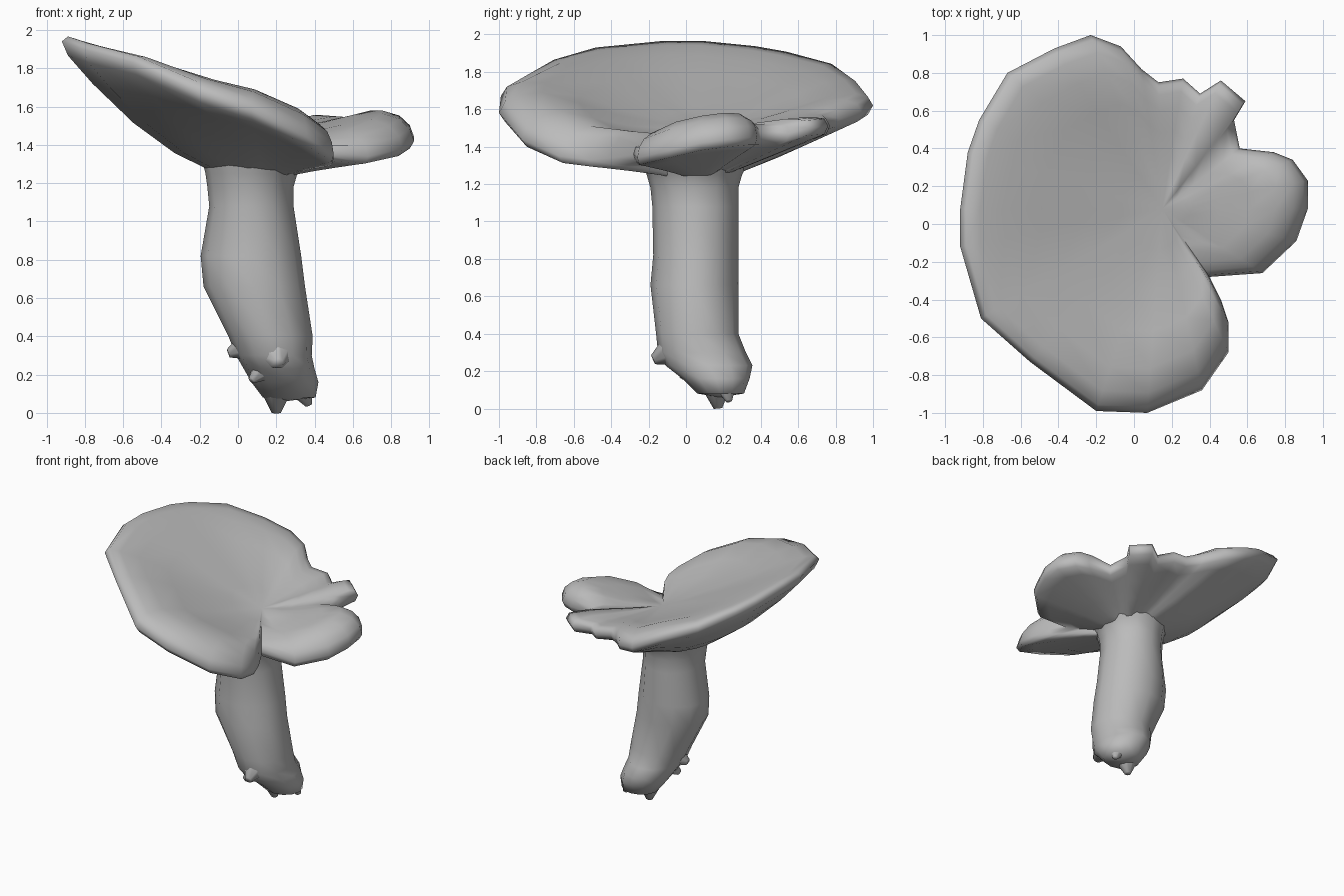
import bpy, bmesh, math
from mathutils import Vector

if "Cube" in bpy.data.objects:
    bpy.data.objects.remove(bpy.data.objects["Cube"], do_unlink=True)

grey = bpy.data.materials.new("plain grey")
grey.use_nodes = True
GREY = (0.5, 0.5, 0.5, 1)
grey.diffuse_color = GREY
grey.node_tree.nodes["Principled BSDF"].inputs["Base Color"].default_value = GREY


def finish(bm, name, angle):
    """Turn a bmesh into a smooth shaded grey object."""
    bmesh.ops.recalc_face_normals(bm, faces=bm.faces[:])
    mesh = bpy.data.meshes.new(name)
    bm.to_mesh(mesh)
    bm.free()
    mesh.materials.append(grey)
    obj = bpy.data.objects.new(name, mesh)
    bpy.context.collection.objects.link(obj)
    bpy.ops.object.select_all(action="DESELECT")
    obj.select_set(True)
    bpy.context.view_layer.objects.active = obj
    bpy.ops.object.shade_smooth_by_angle(angle=math.radians(angle))
    return obj


def loft(rings, first, last):
    """Skin closed rings of points and close both ends with a fan to a tip."""
    bm = bmesh.new()
    loops = [[bm.verts.new(p) for p in ring] for ring in rings]
    n = len(loops[0])
    for a, b in zip(loops, loops[1:]):
        for i in range(n):
            j = (i + 1) % n
            bm.faces.new((a[i], a[j], b[j], b[i]))
    for loop, tip in ((loops[0], first), (loops[-1], last)):
        end = bm.verts.new(tip)
        for i in range(n):
            bm.faces.new((loop[i], loop[(i + 1) % n], end))
    return bm


# Cap rim: x, y, height, and how far the top swells before the rim
RIM = [
    (.92, .08, 1.42, .1), (.92, .23, 1.44, .1), (.84, .34, 1.45, .09),
    (.74, .38, 1.45, .07), (.56, .4, 1.45, .03), (.53, .55, 1.47, .02),
    (.59, .65, 1.5, .02), (.46, .76, 1.51, .02), (.35, .69, 1.49, .01),
    (.26, .77, 1.51, .02), (.13, .75, 1.53, .02), (.04, .82, 1.55, .04),
    (-.07, .94, 1.58, .06), (-.23, 1, 1.62, .06), (-.42, .93, 1.71, .05),
    (-.67, .8, 1.81, .03), (-.82, .55, 1.88, .02), (-.88, .38, 1.91, .02),
    (-.92, .08, 1.94, .02), (-.92, -.12, 1.94, .02), (-.81, -.5, 1.9, .03),
    (-.55, -.73, 1.83, .04), (-.2, -.99, 1.67, .08), (.07, -1, 1.58, .1),
    (.36, -.88, 1.44, .11), (.5, -.68, 1.35, .1), (.5, -.52, 1.33, .1),
    (.46, -.4, 1.34, .08), (.4, -.28, 1.36, 0), (.68, -.26, 1.34, .07),
    (.86, -.09, 1.38, .1),
]
HUB = Vector((.15, .08))
TOP, UNDER, LIP = 1.5, 1.2, .035


def cap_ring(t, upper):
    ring = []
    for x, y, z, swell in RIM:
        xy = HUB.lerp(Vector((x, y)), t)
        if upper:
            h = TOP + (z + LIP - TOP) * t + swell * math.sin(math.pi * t ** 3)
        else:
            # Low lobes arch quickly away from the stem, the high side slowly
            h = UNDER + (z - LIP - UNDER) * t ** (2 * (z - 1))
        ring.append((xy.x, xy.y, h))
    return ring


# Cap: gently dished top, rolled rim, tapering underside
rings = [cap_ring(t, True) for t in (.2, .4, .6, .78, .9, .97)]
rings.append([(x, y, z) for x, y, z, s in RIM])
rings += [cap_ring(t, False) for t in (.97, .85, .65, .45, .25)]
finish(loft(rings, (*HUB, TOP), (*HUB, UNDER)), "cap", 80)

# Stem: height, then x and y extents of each section
SECTIONS = [
    (1.33, -.19, .36, -.24, .34), (1.25, -.17, .31, -.21, .3),
    (1.18, -.16, .29, -.19, .28),
    (1.08, -.15, .29, -.18, .28), (.82, -.195, .33, -.175, .28),
    (.66, -.18, .35, -.19, .28), (.4, -.05, .39, -.16, .28),
    (.3, -.01, .385, -.15, .32), (.23, .03, .4, -.11, .355),
    (.16, .07, .42, -.02, .34), (.08, .13, .405, .06, .31),
]
SIDES = 12
stem_rings = []
for z, x0, x1, y0, y1 in SECTIONS:
    turns = [2 * math.pi * i / SIDES for i in range(SIDES)]
    stem_rings.append([((x0 + x1) / 2 + (x1 - x0) / 2 * math.cos(a),
                        (y0 + y1) / 2 + (y1 - y0) / 2 * math.sin(a), z)
                       for a in turns])
finish(loft(stem_rings, (.07, .04, 1.33), (.24, .18, .06)), "stem", 80)


# Torn root stubs around the foot
def stub(name, base, tip, radius):
    base, tip = Vector(base), Vector(tip)
    axis = tip - base
    turn = axis.to_track_quat("Z", "Y").to_matrix().to_4x4()
    turn.translation = (base + tip) / 2
    bm = bmesh.new()
    bmesh.ops.create_cone(bm, cap_ends=True, segments=7, radius1=radius,
                          radius2=radius * .2, depth=axis.length, matrix=turn)
    finish(bm, name, 80)


stub("side_root", (.12, .06, .37), (-.05, .05, .31), .12)
stub("front_root", (.2, .0, .34), (.21, -.175, .26), .14)
stub("tip_root", (.2, .15, .19), (.2, .17, 0), .12)
stub("outer_root", (.31, .2, .17), (.37, .23, .04), .09)
stub("low_root", (.18, .06, .27), (.07, -.02, .17), .1)
